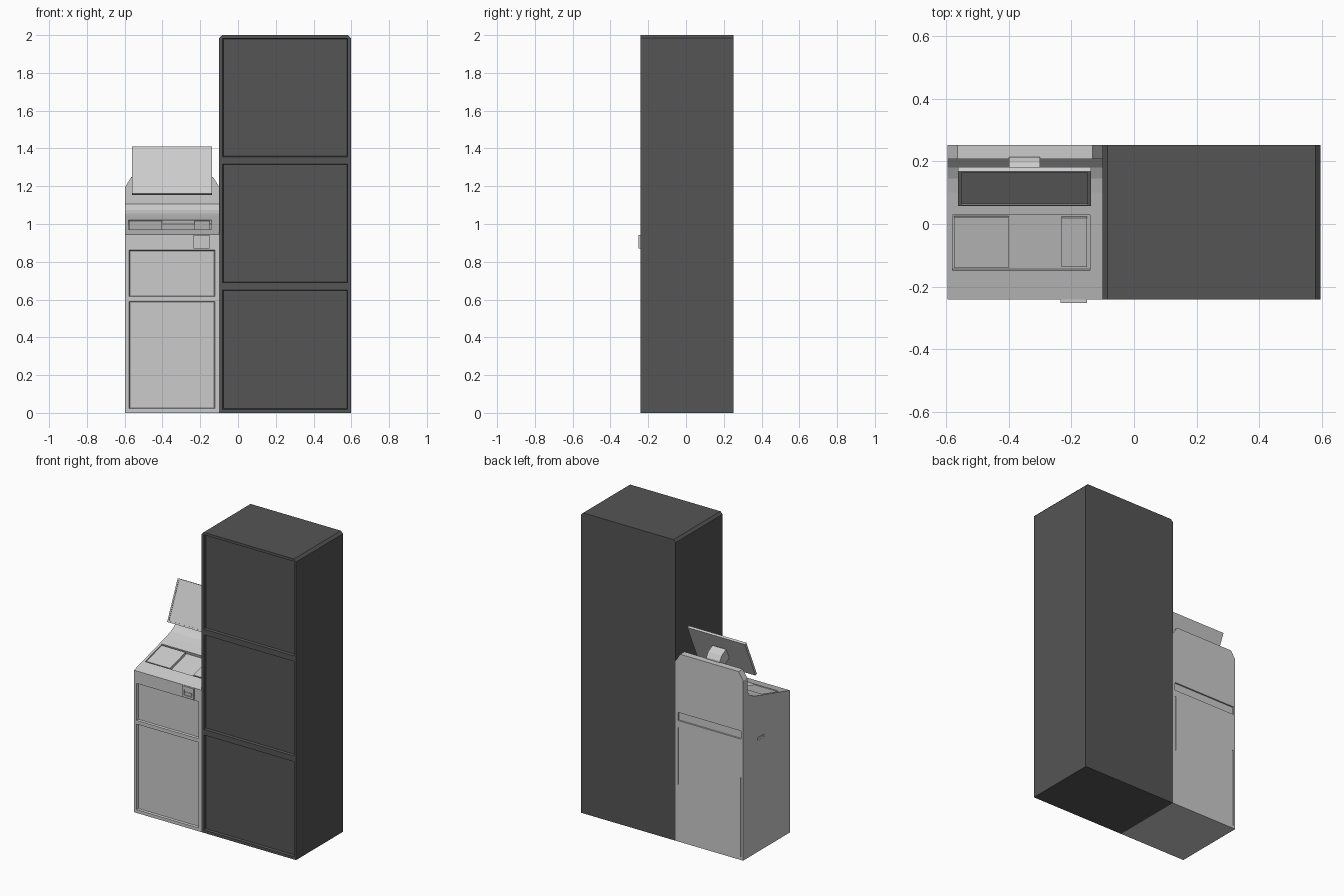
import bpy, bmesh, math
from mathutils import Vector

if "Cube" in bpy.data.objects:
    bpy.data.objects.remove(bpy.data.objects["Cube"])

FRONT, BACK = -0.242, 0.252
LEFT, MID, RIGHT = -0.597, -0.1, 0.597

dark = bpy.data.materials.new("dark_panel")
dark.diffuse_color = (0.09, 0.09, 0.09, 1)
dark.use_nodes = True
dark.node_tree.nodes["Principled BSDF"].inputs["Base Color"].default_value = dark.diffuse_color


def prism(name, pts, to3d, shift, mat=None):
    """Extrude a 2D outline along the vector shift."""
    bm = bmesh.new()
    face = bm.faces.new([bm.verts.new(to3d(a, b)) for a, b in pts])
    ext = bmesh.ops.extrude_face_region(bm, geom=[face])
    bmesh.ops.translate(bm, vec=Vector(shift),
                        verts=[g for g in ext["geom"] if isinstance(g, bmesh.types.BMVert)])
    bmesh.ops.recalc_face_normals(bm, faces=bm.faces)
    me = bpy.data.meshes.new(name)
    bm.to_mesh(me)
    bm.free()
    ob = bpy.data.objects.new(name, me)
    bpy.context.collection.objects.link(ob)
    if mat:
        me.materials.append(mat)
    return ob


def box(name, center, size, tilt=0.0):
    x, y, z = (s / 2 for s in size)
    ob = prism(name, [(-x, -y), (x, -y), (x, y), (-x, y)],
               lambda a, b: (a, b, -z), (0, 0, 2 * z))
    ob.location = center
    ob.rotation_euler.x = tilt
    return ob


def cut(target, cutter):
    """Subtract cutter from target and discard it."""
    bpy.context.view_layer.update()
    mod = target.modifiers.new("cut", "BOOLEAN")
    mod.operation, mod.solver, mod.object = "DIFFERENCE", "EXACT", cutter
    bpy.context.view_layer.objects.active = target
    bpy.ops.object.modifier_apply(modifier=mod.name)
    bpy.data.objects.remove(cutter)


def front_recess(target, x0, x1, z0, z1, depth=0.015, slope=0.008):
    """Sink a panel into the front, with slightly sloped walls."""
    c = box("recess_cutter", ((x0 + x1) / 2, FRONT, (z0 + z1) / 2),
            (x1 - x0, 2 * depth, z1 - z0))
    for v in c.data.vertices:
        if v.co.y > 0:
            v.co.x -= math.copysign(slope, v.co.x)
            v.co.z -= math.copysign(slope, v.co.z)
    cut(target, c)


# Tall cabinet with chamfered top edges and three sunken doors
ch = 0.016
cabinet = prism("locker_cabinet",
                [(MID, 0), (RIGHT, 0), (RIGHT, 2 - ch), (RIGHT - ch, 2),
                 (MID + ch, 2), (MID, 2 - ch)],
                lambda a, b: (a, FRONT, b), (0, BACK - FRONT, 0), dark)
for z0, z1 in ((0.015, 0.655), (0.685, 1.322), (1.352, 1.987)):
    front_recess(cabinet, MID + 0.014, RIGHT - 0.012, z0, z1)

# Kiosk body from its side profile
body = prism("kiosk_body",
             [(FRONT, 0), (FRONT, 0.945), (0.10, 1.04), (0.145, 1.055), (0.18, 1.075),
              (0.208, 1.105), (BACK, 1.105), (BACK, 0)],
             lambda a, b: (LEFT, a, b), (MID - LEFT, 0, 0))
prism("kiosk_back_plate",
      [(LEFT, 1.105), (MID, 1.105), (MID, 1.197), (MID - 0.033, 1.25),
       (LEFT + 0.033, 1.25), (LEFT, 1.197)],
      lambda a, b: (a, 0.208, b), (0, BACK - 0.208, 0))

# Front doors
for z0, z1 in ((0.018, 0.595), (0.612, 0.866)):
    front_recess(body, LEFT + 0.016, MID - 0.018, z0, z1, 0.012)

# Rear vent slot, rear door seams and side grip slot
cut(body, box("slot_cutter", (-0.35, BACK, 0.832), (0.466, 0.02, 0.054)))
cut(body, box("seam_cutter", (-0.58, BACK, 0.285), (0.006, 0.01, 0.53)))
cut(body, box("seam_cutter", (-0.12, BACK, 0.57), (0.006, 0.01, 0.38)))
cut(body, box("grip_cutter", (LEFT, 0.065, 0.75), (0.02, 0.07, 0.018)))

# Sloped counter tray with raised plates at both ends
SL = math.atan2(0.095, 0.342)
normal = Vector((0, -math.sin(SL), math.cos(SL)))


def on_slope(x, height):
    return Vector((x, -0.06, 0.945 + (-0.06 - FRONT) * math.tan(SL))) + normal * height


cut(body, box("tray_cutter", on_slope(-0.36, 0), (0.44, 0.184, 0.04), SL))
for name, x, w, d in (("scanner_plate", -0.489, 0.174, 0.168),
                      ("coin_plate", -0.191, 0.08, 0.164)):
    box(name, on_slope(x, -0.012), (w, d, 0.018), SL)

# Card reader with sunken mouth and slot lip
rx, rz = -0.193, 0.906
reader = box("card_reader", (rx, FRONT - 0.003, rz), (0.084, 0.014, 0.074))
cut(reader, box("mouth_cutter", (rx, -0.252, rz - 0.004), (0.06, 0.012, 0.036)))
for s in (-1, 1):
    box("card_slot_lip", (rx + s * 0.016, -0.2465, rz - 0.01), (0.022, 0.006, 0.016))
box("card_slot_bar", (rx, -0.246, rz - 0.002), (0.052, 0.004, 0.004))

# Tilted display with thin bezel and wall bracket
TILT = -math.radians(24)
screen = box("display", (-0.35, 0.12, 1.282), (0.424, 0.016, 0.272), TILT)
face = Vector((0, -math.cos(TILT), -math.sin(TILT))) * 0.008
cut(screen, box("screen_cutter", screen.location + face, (0.404, 0.006, 0.252), TILT))
prism("display_bracket",
      [(0.115, 1.245), (0.15, 1.315), (0.195, 1.29), (0.215, 1.26), (0.215, 1.205), (0.17, 1.215)],
      lambda a, b: (-0.4, a, b), (0.1, 0, 0))
